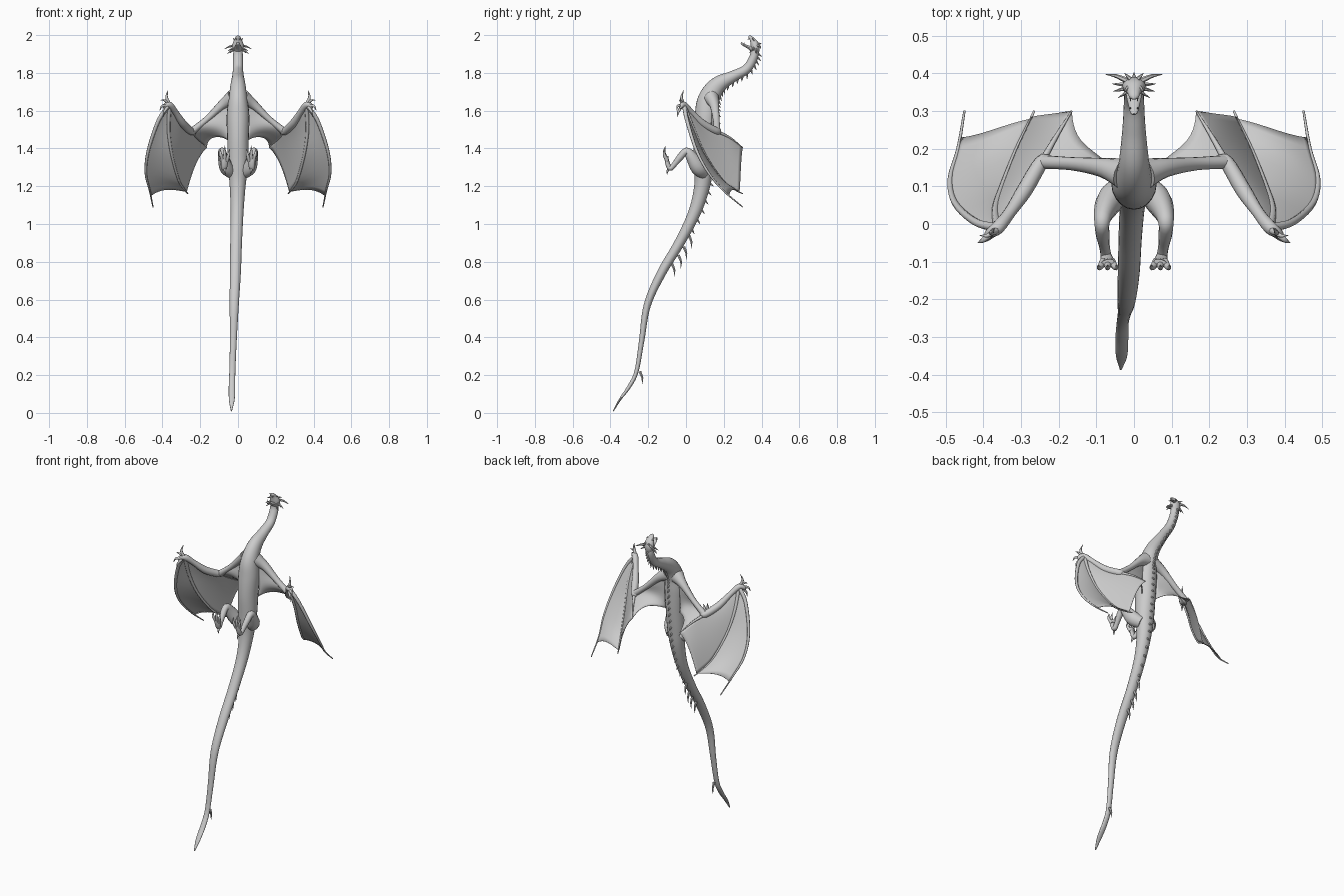
import bpy, bmesh, math
from mathutils import Vector as V

skin = bpy.data.materials.new("grey_skin")
skin.diffuse_color = (0.6, 0.6, 0.6, 1)


def finish(name, bm, angle=50):
    bmesh.ops.recalc_face_normals(bm, faces=bm.faces)
    me = bpy.data.meshes.new(name)
    bm.to_mesh(me)
    bm.free()
    ob = bpy.data.objects.new(name, me)
    bpy.context.collection.objects.link(ob)
    me.materials.append(skin)
    bpy.ops.object.select_all(action='DESELECT')
    ob.select_set(True)
    bpy.context.view_layer.objects.active = ob
    bpy.ops.object.shade_smooth_by_angle(angle=math.radians(angle))
    return ob


def spline(pts, steps):
    """Smooth curve through points of any dimension."""
    p = [V(q) for q in pts]
    p = [2 * p[0] - p[1]] + p + [2 * p[-1] - p[-2]]
    out = []
    for i in range(1, len(p) - 2):
        a, b, c, d = p[i - 1:i + 3]
        for k in range(steps):
            t = k / steps
            out.append(0.5 * (2 * b + (c - a) * t + (2 * a - 5 * b + 4 * c - d) * t * t
                              + (3 * b - a - 3 * c + d) * t ** 3))
    return out + [p[-2]]


def add_tube(bm, pts, n=12, steps=4):
    """Loft of elliptical rings; each point is x, y, z, half width, half depth."""
    q = spline([tuple(p) + (p[-1],) * (5 - len(p)) for p in pts], steps)
    c = [V(p[:3]) for p in q]
    whole = (c[-1] - c[0]).normalized()
    side = V((1, 0, 0)) if abs(whole.x) < 0.85 else V((0, 1, 0))
    rings = []
    for i, p in enumerate(q):
        t = (c[min(i + 1, len(c) - 1)] - c[max(i - 1, 0)]).normalized()
        side = (side - t * side.dot(t)).normalized()
        up = t.cross(side)
        w, d = max(p[3], 0.0005), max(p[4], 0.0005)
        rings.append([bm.verts.new(c[i] + side * w * math.cos(a) + up * d * math.sin(a))
                      for a in (math.tau * k / n for k in range(n))])
    for r, s in zip(rings, rings[1:]):
        for k in range(n):
            bm.faces.new((r[k], r[(k + 1) % n], s[(k + 1) % n], s[k]))
    bm.faces.new(rings[0])
    bm.faces.new(rings[-1])


def tubes(name, paths, n=12, steps=4, mirrored=False):
    bm = bmesh.new()
    for pts in paths:
        for s in ((1, -1) if mirrored else (1,)):
            add_tube(bm, [(p[0] * s,) + tuple(p[1:]) for p in pts], n, steps)
    return finish(name, bm)


def spike(base, tip, r, bend=(0, 0, 0)):
    """Path of a slightly curved claw or thorn."""
    b, t = V(base), V(tip)
    return [(*b, r), (*(b.lerp(t, 0.5) + V(bend)), r * 0.65), (*t, 0.0006)]


# Body from tail tip to neck
body = [(-.035, -.385, .01, .003, .003), (-.033, -.35, .07, .015, .006),
        (-.032, -.30, .14, .017, .01), (-.03, -.262, .22, .016, .011),
        (-.025, -.235, .38, .018, .014), (-.02, -.205, .57, .024, .019),
        (-.014, -.13, .74, .029, .024), (-.01, -.035, .9, .031, .027),
        (-.005, .045, 1.06, .034, .033), (-.002, .085, 1.2, .042, .042),
        (0, .095, 1.32, .054, .052), (0, .1, 1.45, .057, .062),
        (0, .108, 1.57, .06, .062), (0, .12, 1.66, .05, .057),
        (0, .168, 1.735, .04, .045), (0, .25, 1.782, .031, .03),
        (0, .32, 1.82, .027, .025), (0, .357, 1.88, .026, .023),
        (0, .364, 1.925, .024, .02)]
tubes("body", [body], 20, 6)

# Row of thorns down the back
line = spline(body, 6)
thorns = []
for i in range(45, len(line) - 2, 2):
    p, t = line[i], (V(line[i + 1][:3]) - V(line[i - 1][:3])).normalized()
    out = t.cross(V((1, 0, 0))).normalized()
    c = V(p[:3]) + out * p[4] * 0.9
    thorns.append(spike(c, c + out * 0.022 - t * 0.015, 0.007))
for y, z in ((-.075, .79), (-.04, .835), (-.012, .88), (.015, .94), (-.245, .22)):
    thorns.append(spike((-.015 + .04 * min(0, y), y, z), (-.015 + .04 * min(0, y), y + .012, z - .07),
                        .009, (0, .008, 0)))
tubes("back_thorns", thorns, 6, 2)

# Head: skull with upper jaw, and open lower jaw
tubes("skull", [[(0, .366, 1.9, .02, .018), (0, .368, 1.93, .031, .023),
                 (0, .362, 1.955, .028, .022), (0, .35, 1.977, .018, .014),
                 (0, .338, 1.99, .013, .009), (0, .332, 1.996, .004, .003)]], 14)
tubes("lower_jaw", [[(0, .362, 1.915, .022, .016), (0, .338, 1.932, .02, .010),
                     (0, .312, 1.945, .014, .007), (0, .296, 1.955, .01, .006),
                     (0, .292, 1.962, .003, .002)]], 12)
horns = [spike((.018, .38, 1.945), (.075, .397, 1.925), .008, (0, .004, .004)),
         spike((.02, .37, 1.93), (.058, .372, 1.9), .007),
         spike((.022, .36, 1.935), (.055, .352, 1.915), .006),
         spike((.018, .35, 1.925), (.042, .335, 1.905), .005),
         spike((.01, .385, 1.955), (.025, .4, 1.955), .006),
         spike((.016, .362, 1.97), (.026, .35, 1.985), .006),
         spike((.009, .305, 1.945), (.01, .31, 1.965), .003),
         spike((.01, .34, 1.985), (.009, .325, 1.975), .003)]
tubes("horns_and_teeth", horns, 6, 2, True)

# Hind legs, feet and toes
tubes("hind_legs", [[(.03, .1, 1.27, .03, .035), (.062, .065, 1.30, .036, .042),
                     (.08, .03, 1.355, .027, .032), (.085, .002, 1.385, .02, .02),
                     (.083, -.03, 1.355, .018, .018), (.078, -.062, 1.315, .014, .014),
                     (.074, -.085, 1.295, .015, .014), (.071, -.1, 1.33, .02, .011),
                     (.07, -.103, 1.36, .018, .009)]], 12, 4, True)
toes = [spike((.07 + k * .011, -.1, 1.335), (.07 + k * .025, -.108, 1.415 - abs(k) * .015),
              .011, (k * .004, -.012, .005)) for k in (-1, 0, 1)]
toes.append(spike((.072, -.085, 1.3), (.065, -.1, 1.262), .009, (0, -.005, 0)))
tubes("toes", toes, 8, 4, True)

# Wing bones
shoulder, elbow, wrist = (.03, .135, 1.665), (.245, .165, 1.49), (.362, -.01, 1.63)
arm = [(*shoulder, .045, .04), (.085, .15, 1.63, .025, .026), (.165, .16, 1.555, .016, .018),
       (*elbow, .019, .018)]
forearm = [(.225, .165, 1.502, .012), (*elbow, .02, .019), (.29, .09, 1.53, .021), (.33, .03, 1.59, .016),
           (*wrist, .018, .018), (.385, -.025, 1.625, .012), (.39, -.03, 1.61, .005)]
tubes("wing_arms", [arm, forearm], 12, 4, True)
outer = [wrist, (.42, .005, 1.55), (.475, .055, 1.39), (.488, .12, 1.27), (.467, .2, 1.175), (.45, .3, 1.09)]
inner = [wrist, (.368, .04, 1.50), (.35, .1, 1.365), (.315, .19, 1.235), (.285, .255, 1.185), (.265, .3, 1.16)]
spur = [elbow, (.205, .235, 1.455), (.165, .3, 1.405)]


def taper(path, r0, r1):
    m = len(path) - 1
    return [(*p, r0 + (r1 - r0) * i / m) for i, p in enumerate(path)]


tubes("wing_fingers", [taper(outer, .012, .003), taper(inner, .011, .003), taper(spur, .01, .002)],
      8, 5, True)
claws = [spike((.362, -.015, 1.63), (.37, -.012, 1.71), .011, (.012, -.01, 0)),
         spike((.38, -.025, 1.625), (.415, -.05, 1.60), .01, (.004, -.006, .012)),
         spike((.372, -.025, 1.62), (.395, -.045, 1.565), .009, (.008, -.006, 0)),
         spike((.37, -.02, 1.64), (.41, -.03, 1.655), .008, (0, -.006, .008))]
tubes("wing_claws", claws, 8, 4, True)


def along(path, t):
    q = spline(path, 10)
    f = min(max(t, 0), 1) * (len(q) - 1)
    i = min(int(f), len(q) - 2)
    return q[i].lerp(q[i + 1], f - i)


def membrane(name, a, b, scallop, belly, enda=1.0, endb=1.0, n=14):
    """Thin skin stretched between two edges, with a scalloped trailing edge."""
    bm = bmesh.new()
    for s in (1, -1):
        grid = []
        for i in range(n + 1):
            row = []
            for j in range(n + 1):
                u, v = i / n, j / n
                cut = 1 - scallop * 4 * v * (1 - v) * u
                p = along(a, u * enda * cut).lerp(along(b, u * endb * cut), v)
                p = p + V(belly) * (4 * v * (1 - v) * u)
                row.append(bm.verts.new((p.x * s, p.y, p.z)))
            grid.append(row)
        for i in range(n):
            for j in range(n):
                bm.faces.new((grid[i][j], grid[i + 1][j], grid[i + 1][j + 1], grid[i][j + 1]))
    bmesh.ops.remove_doubles(bm, verts=bm.verts, dist=.0001)
    ob = finish(name, bm)
    sol = ob.modifiers.new("thickness", 'SOLIDIFY')
    sol.thickness, sol.offset = .003, 0


# Wing skin: outer, middle and body panels
membrane("outer_membrane", outer, inner, .05, (0, .012, .01), .86, .9)
membrane("middle_membrane", inner, [wrist, (.30, .08, 1.535), elbow, (.205, .235, 1.455), spur[-1]],
         .07, (0, .015, .01), .92, 1)
flank = [(.04, .14, 1.64), (.052, .135, 1.54), (.05, .13, 1.44)]
membrane("body_membrane", [shoulder, flank[1], flank[2]],
         [shoulder, (.15, .158, 1.57), elbow, spur[-1]], .1, (0, .01, .015), 1, 1)
